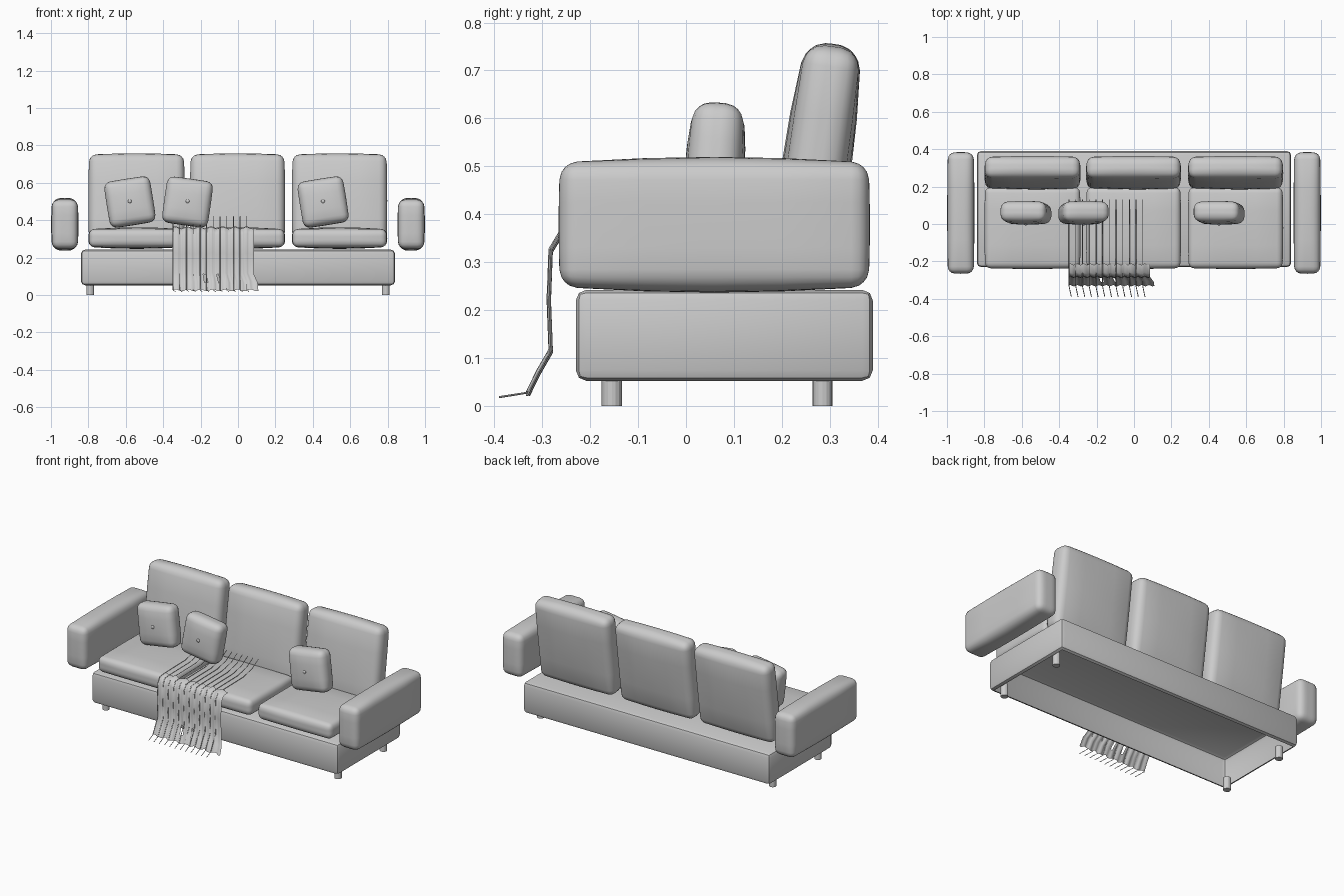
import bpy, bmesh, math
from mathutils import Vector, Euler

if "Cube" in bpy.data.objects:
    bpy.data.objects.remove(bpy.data.objects["Cube"])


def finish(name, bm, smooth=True):
    bmesh.ops.recalc_face_normals(bm, faces=bm.faces)
    me = bpy.data.meshes.new(name)
    bm.to_mesh(me)
    bm.free()
    for p in me.polygons:
        p.use_smooth = smooth
    ob = bpy.data.objects.new(name, me)
    bpy.context.collection.objects.link(ob)
    return ob


def stations(h, r):
    # edge-loop positions along one axis: tight near the ends, loose in the middle
    m = (h - r) / 2
    return [-h, -h + .5 * r, -h + r, -m, 0, m, h - r, h - .5 * r, h]


def cushion(name, centre, size, r, bulge=(0, 0, 0), rot=(0, 0, 0)):
    """Rounded box; bulge is how far each axis puffs out at the middle of its faces."""
    bm = bmesh.new()
    bmesh.ops.create_cube(bm, size=2)
    bmesh.ops.subdivide_edges(bm, edges=bm.edges[:], cuts=7, use_grid_fill=True)
    half = [s / 2 - b for s, b in zip(size, bulge)]
    pos = [stations(h, r) for h in half]
    for v in bm.verts:
        n = v.co.copy()
        p = Vector([pos[k][round((n[k] + 1) * 4)] for k in range(3)])
        inner = Vector([max(-(half[k] - r), min(half[k] - r, p[k])) for k in range(3)])
        d = p - inner
        q = inner + d.normalized() * r if d.length > 1e-6 else p
        f = [q[k] / half[k] for k in range(3)]
        for k in range(3):
            a, b = f[(k + 1) % 3], f[(k + 2) % 3]
            q[k] += f[k] * bulge[k] * (1 - a * a) * (1 - b * b)
        v.co = q
    ob = finish(name, bm)
    ob.location = centre
    ob.rotation_euler = rot
    return ob


# Base: bevelled shell, open underneath
bm = bmesh.new()
bmesh.ops.create_cube(bm, size=1)
for v in bm.verts:
    v.co = Vector((v.co.x * 1.68, v.co.y * .62 + .08, v.co.z * .19 + .147))
bmesh.ops.bevel(bm, geom=bm.edges[:], offset=.022, segments=2, profile=.5, affect='EDGES')
bmesh.ops.delete(bm, geom=[f for f in bm.faces if f.normal.z < -.95], context='FACES')
base = finish("base_frame", bm)
bpy.context.view_layer.objects.active = base
base.select_set(True)
bpy.ops.object.shade_smooth_by_angle(angle=math.radians(30))

# Legs
for x in (-.79, .79):
    for y in (-.155, .285):
        bm = bmesh.new()
        bmesh.ops.create_cone(bm, cap_ends=True, segments=16, radius1=.021, radius2=.021, depth=.075)
        leg = finish("leg", bm, False)
        leg.location = (x, y, .0375)

# Arms
for s, side in ((-1, "left"), (1, "right")):
    cushion(side + "_arm", (s * .926, .059, .378), (.146, .65, .283), .036, (.004, .003, .012))

# Seat and back cushions
for name, x0, x1 in (("left", -.80, -.285), ("middle", -.257, .252), ("right", .288, .798)):
    xc, w = (x0 + x1) / 2, x1 - x0
    cushion(name + "_seat", (xc, -.02, .304), (w, .44, .115), .03, (.004, .004, .01))
    cushion(name + "_back", (xc, .273, .503), (w, .145, .51), .04, (.004, .015, .008),
            (math.radians(-8), 0, 0))

# Throw pillows, each with a centre button
for x, ang in ((-.578, -9), (-.27, 8), (.455, -9)):
    e = Euler((math.radians(-4), math.radians(ang), 0))
    c = Vector((x, .06, .497))
    cushion("throw_pillow", c, (.25, .125, .25), .036, (.002, .012, .002), e)
    bm = bmesh.new()
    bmesh.ops.create_uvsphere(bm, u_segments=12, v_segments=8, radius=.01)
    b = finish("pillow_button", bm)
    b.scale = (1, .5, 1)
    b.location = c + e.to_matrix() @ Vector((0, -.0625, 0))

# Blanket: rippled sheet hanging over the front edge
profile = [(-.215, .362), (-.262, .358), (-.282, .325), (-.286, .22),
           (-.282, .115), (-.308, .07), (-.33, .025)]
NX = 48
bm = bmesh.new()
rows = []
for j, (y, z) in enumerate(profile):
    rows.append([bm.verts.new((-.35 + .435 * i / NX + (.004 * j if j > 4 else 0) * i / NX,
                               y + .004 * math.sin(i / NX * 12 * math.tau),
                               z + .005 * math.sin(i * .9))) for i in range(NX + 1)])
for j in range(len(rows) - 1):
    for i in range(NX):
        if j == 4 and i in (18, 19, 26):     # small openings near the hem
            continue
        bm.faces.new((rows[j][i], rows[j][i + 1], rows[j + 1][i + 1], rows[j + 1][i]))
finish("blanket", bm)

# Blanket strands, ending in fringe above and below
cu = bpy.data.curves.new("blanket_strands", 'CURVE')
cu.dimensions = '3D'
cu.bevel_depth = .0022
cu.bevel_resolution = 0
path = [(.13, .42), (.07, .385), (-.02, .367)] + [(y - .003, z + .002) for y, z in profile] + [(-.39, .018)]
for k in range(12):
    sp = cu.splines.new('POLY')
    sp.points.add(len(path) - 1)
    for i, (y, z) in enumerate(path):
        x = -.347 + .0358 * k + (.012 if i == len(path) - 1 else 0)
        sp.points[i].co = (x, y, z, 1)
strands = bpy.data.objects.new("blanket_strands", cu)
bpy.context.collection.objects.link(strands)
